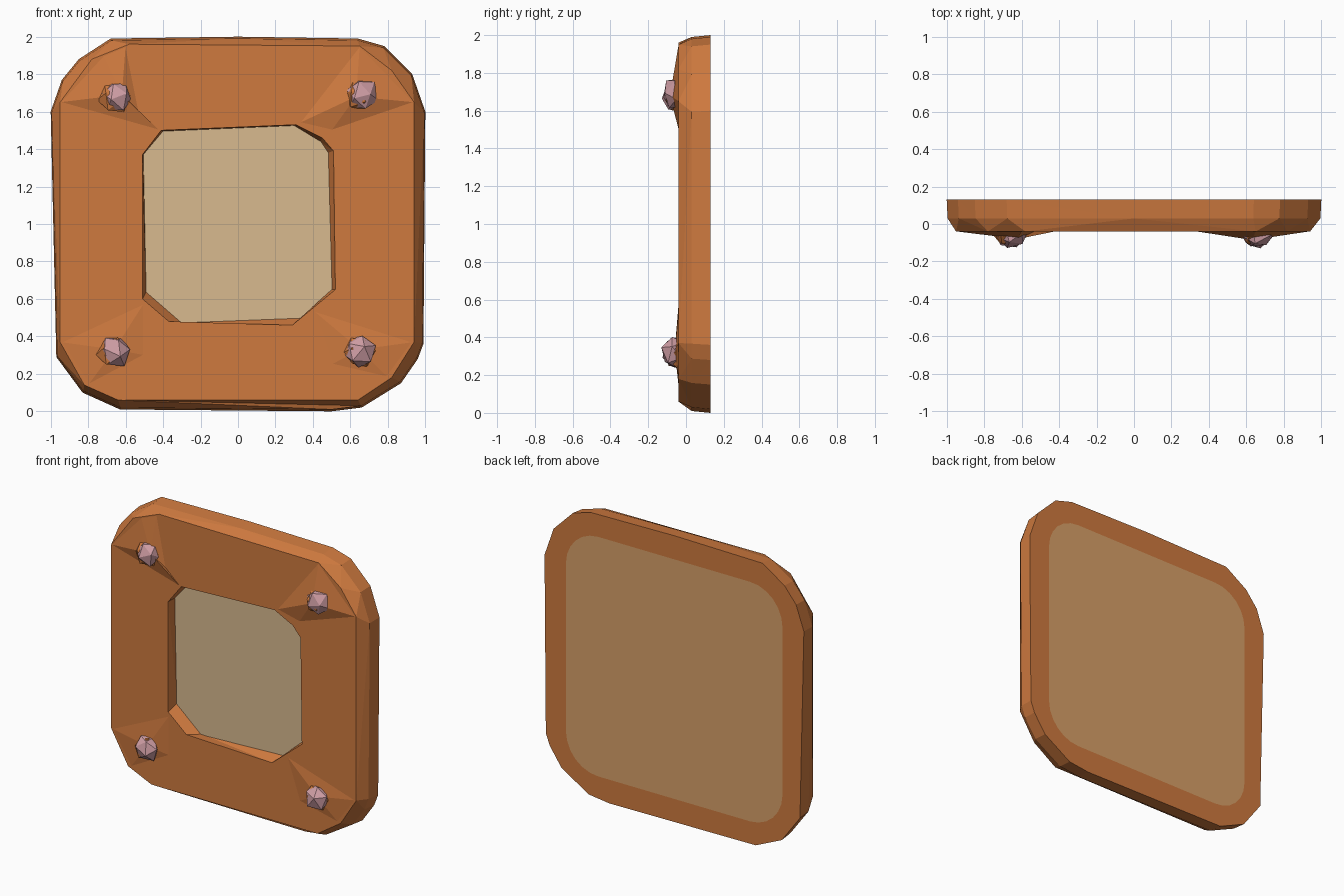
import bpy, bmesh, math, random
from mathutils import Vector, Matrix

if "Cube" in bpy.data.objects:
    bpy.data.objects.remove(bpy.data.objects["Cube"])

random.seed(4)


def material(name, rgb):
    m = bpy.data.materials.new(name)
    lin = [((c / 255 + 0.055) / 1.055) ** 2.4 for c in rgb]
    m.diffuse_color = (*lin, 1)
    m.use_nodes = True
    m.node_tree.nodes["Principled BSDF"].inputs["Base Color"].default_value = m.diffuse_color
    return m


ORANGE = material("orange wood", (207, 122, 63))
PALE = material("pale tan", (216, 186, 143))
TAN = material("warm tan", (216, 161, 105))
PINK = material("dusty pink", (208, 158, 165))


def finish(name, bm, *mats):
    bmesh.ops.recalc_face_normals(bm, faces=bm.faces)
    me = bpy.data.meshes.new(name)
    bm.to_mesh(me)
    bm.free()
    for m in mats:
        me.materials.append(m)
    ob = bpy.data.objects.new(name, me)
    bpy.context.collection.objects.link(ob)
    return ob


def angle(p):
    return math.atan2(p[1] - 1, p[0]) % math.tau


def stitch(bm, a, b):
    """Join two rings of different counts, walking both by angle."""
    def turn(ring, i):
        v = ring[i % len(ring)].co
        return angle((v.x, v.z)) + math.tau * (i // len(ring))
    i = j = 0
    while i < len(a) or j < len(b):
        va, vb = a[i % len(a)], b[j % len(b)]
        if j >= len(b) or (i < len(a) and turn(a, i + 1) <= turn(b, j + 1)):
            i += 1
            bm.faces.new((va, a[i % len(a)], vb))
        else:
            j += 1
            bm.faces.new((va, b[j % len(b)], vb))


def ring(bm, pts, y):
    return [bm.verts.new((x, y, z)) for x, z in sorted(pts, key=angle)]


def rounded(h, r, n):
    """Rounded square outline centred on (0, 1)."""
    pts = []
    for q, (sx, sz) in enumerate(((1, 1), (-1, 1), (-1, -1), (1, -1))):
        for k in range(n + 1):
            t = (q + k / n) * math.pi / 2
            pts.append((sx * (h - r) + r * math.cos(t),
                        1 + sz * (h - r) + r * math.sin(t)))
    return pts


# outlines as (x, z), hand-hewn
outer = [(1, 1.6), (.93, 1.8), (.78, 1.95), (.64, 1.99), (0, 2), (-.68, 1.99),
         (-.85, 1.88), (-.94, 1.77), (-1, 1.6), (-.97, .29), (-.83, .1),
         (-.63, .01), (.5, 0), (.66, .02), (.87, .15), (.96, .28), (.99, .36)]
front = [(.94, 1.65), (.82, 1.82), (.65, 1.95), (-.58, 1.96), (-.78, 1.88),
         (-.95, 1.65), (-.95, .37), (-.82, .14), (-.64, .06), (.64, .06),
         (.82, .18), (.94, .37)]
window = [(.51, 1.39), (.45, 1.46), (.31, 1.53), (-.41, 1.50), (-.51, 1.37),
          (-.51, .60), (-.37, .48), (.29, .46), (.52, .65)]
window_in = [(.48, 1.38), (.44, 1.44), (.30, 1.525), (-.40, 1.495), (-.505, 1.37),
             (-.49, .64), (-.30, .475), (.34, .50), (.50, .65)]
panel_outline = rounded(.835, .25, 6)

# frame
bm = bmesh.new()
rings = [ring(bm, window_in, .03), ring(bm, window, -.04), ring(bm, front, -.04),
         ring(bm, [(x * .995, 1 + (z - 1) * .99) for x, z in outer], .03),
         ring(bm, outer, .13), ring(bm, panel_outline, .13)]
for a, b in zip(rings, rings[1:]):
    stitch(bm, a, b)
finish("frame", bm, ORANGE)

# panel: pale on the front, warm tan on the back
bm = bmesh.new()
lo, hi = ring(bm, panel_outline, .025), ring(bm, panel_outline, .13)
stitch(bm, lo, hi)
bm.faces.new(lo)
bm.faces.new(hi).material_index = 1
finish("panel", bm, PALE, TAN)

# raised corners: base outline, then peak (x, y, z)
corners = [
    ([(-.95, 1.65), (-.72, 1.9), (-.6, 1.95), (-.53, 1.6), (-.42, 1.5)], (-.62, -.08, 1.69)),
    ([(.33, 1.54), (.65, 1.95), (.94, 1.65), (.5, 1.5)], (.63, -.085, 1.68)),
    ([(-.95, .37), (-.8, .14), (-.5, .3), (-.5, .58)], (-.66, -.06, .33)),
    ([(.94, .37), (.8, .18), (.5, .25), (.4, .54)], (.65, -.06, .33))]
for n, (base, peak) in enumerate(corners):
    bm = bmesh.new()
    tip = bm.verts.new(peak)
    vs = [bm.verts.new((x, -.039, z)) for x, z in base]
    for a, b in zip(vs, vs[1:] + vs[:1]):
        bm.faces.new((a, b, tip))
    bm.faces.new(vs)
    finish(f"raised_corner_{n + 1}", bm, ORANGE)


# rough studs: a pink lump with an orange lump poking through
def lump(name, centre, size, mat):
    bm = bmesh.new()
    bmesh.ops.create_icosphere(bm, subdivisions=1, radius=1)
    spin = Matrix.Rotation(random.uniform(0, 6), 3, Vector((1, .6, .3)).normalized())
    for v in bm.verts:
        p = spin @ v.co * random.uniform(.88, 1.08)
        v.co = [c + s * d for c, s, d in zip(centre, size, p)]
        v.co.y = max(v.co.y, -.13)
    finish(name, bm, mat)


for n, (x, z) in enumerate([(-.65, 1.68), (.66, 1.69), (-.66, .32), (.655, .325)]):
    lump(f"stud_{n + 1}", (x, -.06, z), (.09, .07, .09), PINK)
    lump(f"stud_base_{n + 1}", (x - .012, -.052, z - .005), (.087, .066, .088), ORANGE)
